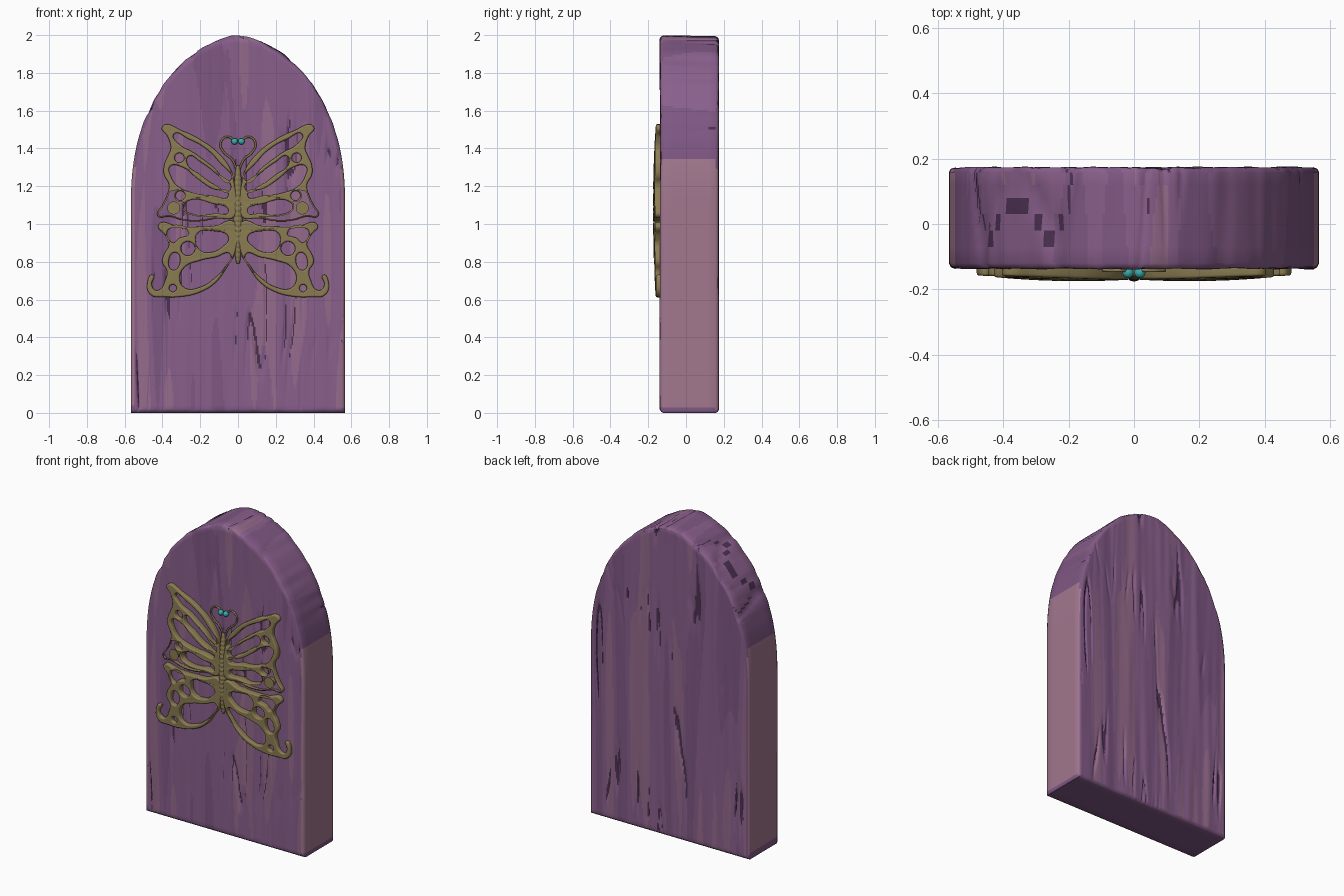
import bpy, bmesh, math
from mathutils import Vector, noise

if "Cube" in bpy.data.objects:
    bpy.data.objects.remove(bpy.data.objects["Cube"])

HALF_W, SPRING, RISE = 0.567, 1.1, 0.9
NX, NZ = 220, 80


def material(name, rgb):
    m = bpy.data.materials.new(name)
    m.diffuse_color = (*rgb, 1)
    m.use_nodes = True
    m.node_tree.nodes["Principled BSDF"].inputs["Base Color"].default_value = m.diffuse_color
    return m


purple = material("purple_wood", (0.25, 0.115, 0.26))
violet = material("violet_streak", (0.21, 0.095, 0.225))
pink = material("pink_streak", (0.30, 0.145, 0.26))
rose = material("rose_side", (0.36, 0.185, 0.27))
dark = material("dark_crack", (0.07, 0.03, 0.08))
brass = material("brass", (0.26, 0.205, 0.085))
teal = material("teal", (0.04, 0.42, 0.40))


def add(name, mesh, *mats):
    ob = bpy.data.objects.new(name, mesh)
    bpy.context.collection.objects.link(ob)
    for m in mats:
        mesh.materials.append(m)
    mesh.shade_smooth()
    return ob


def n3(x, y, z):
    return noise.noise(Vector((x, y, z)))


def crack(x, z, seed):
    line = max(0, 1 - abs(n3(x * 16, z * 1.3, seed)) / 0.11)
    return line * min(1, max(0, 2.5 * n3(x * 7 + 4, z * 2.5, seed + 9)))


# Wooden door: two grained faces joined by a rounded rim
def arch(i, j, inset):
    s = math.sin(math.pi / 2 * (2 * i / NX - 1))
    top = SPRING + RISE * max(0, 1 - abs(s) ** 1.7) ** (1 / 2.3)
    x, z = HALF_W * s, top * j / NZ
    return x * (1 - inset / HALF_W), 1 + (z - 1) * (1 - inset)


verts, faces, mats = [], [], []


def streak(x, z, seed):
    if crack(x, z, seed) > 0.55:
        return 4
    n = n3(x * 13, z * 0.8, seed + 20)
    return 2 if n > 0.25 else 1 if n < -0.2 else 0


def wood_face(y, out, seed):
    base = len(verts)
    for i in range(NX + 1):
        for j in range(NZ + 1):
            x, z = arch(i, j, 0.018)
            d = 0.004 * n3(x * 20, z * 1.2, seed + 40) - 0.012 * crack(x, z, seed)
            verts.append((x, y + out * d, z))
    for i in range(NX):
        for j in range(NZ):
            a = base + i * (NZ + 1) + j
            faces.append((a, a + NZ + 1, a + NZ + 2, a + 1))
            x, _, z = verts[a]
            mats.append(streak(x, z, seed))
    return base


front = wood_face(-0.137, -1, 3.3)
back = wood_face(0.173, 1, 7.7)
edge = [(0, j) for j in range(NZ)] + [(i, NZ) for i in range(NX)]
edge += [(NX, j) for j in range(NZ, 0, -1)] + [(i, 0) for i in range(NX, 0, -1)]
rings = [[front + i * (NZ + 1) + j for i, j in edge]]
for y, inset in [(-0.132, 0.006), (-0.12, 0), (-0.07, 0), (-0.02, 0), (0.03, 0),
                 (0.08, 0), (0.12, 0), (0.157, 0), (0.169, 0.006)]:
    ring = []
    for i, j in edge:
        x, z = arch(i, j, 0)
        rough = min(1, max(0, (z - 1.45) * 8))
        d = rough * (0.004 + 0.006 * n3(x * 16, y * 3, z * 16)
                     + 0.014 * crack(x + z * 0.8 * (1 if x > 0 else -1), y, 11.1))
        ring.append(len(verts))
        x, z = arch(i, j, inset + d)
        verts.append((x, y, z))
    rings.append(ring)
rings.append([back + i * (NZ + 1) + j for i, j in edge])
for r0, r1 in zip(rings, rings[1:]):
    for k in range(len(edge)):
        q = (k + 1) % len(edge)
        faces.append((r0[k], r0[q], r1[q], r1[k]))
        x, y, z = verts[r1[k]]
        if z > 1.5:
            mats.append(streak(x + z * 0.8 * (1 if x > 0 else -1), y, 11.1))
        else:
            mats.append(3 if abs(x) > 0.55 and z > 0.03 else 1)
mesh = bpy.data.meshes.new("door_panel")
mesh.from_pydata(verts, [], faces)
door = add("door_panel", mesh, purple, violet, pink, rose, dark)
mesh.polygons.foreach_set("material_index", mats)
bm = bmesh.new()
bm.from_mesh(mesh)
bmesh.ops.recalc_face_normals(bm, faces=bm.faces)
bm.to_mesh(mesh)
bm.free()


# Openwork wings: filled outlines with holes, domed forward (units of 0.01)
def ring_pts(x, z, r):
    return [(x + r * math.cos(k * math.pi / 3), z + r * math.sin(k * math.pi / 3)) for k in range(6)]


def wing(name, loops):
    cu = bpy.data.curves.new(name, 'CURVE')
    cu.dimensions, cu.fill_mode = '2D', 'BOTH'
    cu.extrude, cu.bevel_depth, cu.bevel_resolution, cu.offset = 0.01, 0.008, 2, -0.007
    for pts in loops:
        sp = cu.splines.new('BEZIER')
        sp.bezier_points.add(len(pts) - 1)
        sp.use_cyclic_u, sp.resolution_u = True, 6
        for bp, (x, z) in zip(sp.bezier_points, pts):
            bp.co = (x / 100, z / 100, 0)
            bp.handle_left_type = bp.handle_right_type = 'AUTO'
    tmp = bpy.data.objects.new("tmp", cu)
    bpy.context.collection.objects.link(tmp)
    dg = bpy.context.evaluated_depsgraph_get()
    me = bpy.data.meshes.new_from_object(tmp.evaluated_get(dg))
    bpy.data.objects.remove(tmp)
    me.materials.clear()
    for v in me.vertices:
        x, z, h = v.co
        dome = max(0, 1 - ((x - 0.17) / 0.3) ** 2) * max(0, 1 - ((z - 1.07) / 0.5) ** 2)
        v.co = (x, -0.14 - h - (0.017 * dome if h > 0 else 0), z)
    ob = add(name, me, brass)
    me.set_sharp_from_angle(angle=math.radians(40))
    ob.modifiers.new("mirror", 'MIRROR')


wing("upper_wings", [
    [(2, 121), (4, 129), (11, 138), (19, 144), (29, 149), (40, 151.5), (37, 146), (35.5, 140), (37, 136),
     (39, 131), (39, 126), (36.5, 121), (38, 114), (40, 110), (42.5, 104.5), (36, 104), (29, 102), (21, 101.5),
     (11, 103), (2, 104)],
    [(4, 123), (10, 133), (17, 140), (26, 145), (34, 147.5), (31, 142), (24, 138), (13, 130)],
    [(4, 118), (12, 127), (20, 133), (26, 136), (27, 132), (20, 126), (12, 120.5)],
    [(5, 115), (14, 119), (22, 124.5), (29, 130), (36, 130.5), (35.5, 125), (32, 120), (24, 116.5), (14, 115)],
    ring_pts(31, 135, 2.6), ring_pts(30.5, 115, 2.6), ring_pts(34, 108.5, 2.7),
    [(5, 106.5), (14, 111), (26, 112.5), (29, 109), (23, 105), (12, 105.5)],
])
wing("lower_wings", [
    [(2, 101), (12, 99), (20, 98.5), (31, 98.5), (42, 99.5), (38.5, 94), (36.5, 89), (39, 84), (40, 80), (37.5, 75),
     (38.5, 70), (41, 65.5), (44, 65), (45.8, 68), (45, 73), (48, 68), (46, 62.5), (39, 61.5), (31, 61.5),
     (20, 64), (12, 69), (6, 77), (2, 84)],
    [(5, 93), (13, 96.3), (21, 95.5), (22.5, 91.5), (20, 86), (14, 85), (8, 88)],
    [(26, 95), (37, 97), (34.5, 90), (31, 92.5)],
    ring_pts(26.5, 87, 3.8),
    [(4, 84), (12, 82.5), (21, 80.5), (28, 77.5), (31, 71), (28, 66), (20, 66.5), (12, 71.5), (7, 77)],
    [(33, 85), (36.5, 82), (34.5, 75.5), (30.5, 81)],
    ring_pts(34.5, 66, 2),
])

# Segmented body: ringed spindle
bm = bmesh.new()
N, S = 114, 20
prev = None
for k in range(N + 1):
    t = k / N
    r = 0.027 * math.sin(math.pi * min(1, max(0.012, t * 0.98 + 0.01))) ** 0.4
    r *= 0.87 + 0.13 * abs(math.sin(math.pi * 19 * t))
    row = [bm.verts.new((r * math.cos(a), -0.149 + r * math.sin(a), 0.79 + 0.52 * t))
           for a in (2 * math.pi * i / S for i in range(S))]
    if prev:
        for i in range(S):
            bm.faces.new((prev[i], prev[(i + 1) % S], row[(i + 1) % S], row[i]))
    else:
        bm.faces.new(row[::-1])
    prev = row
bm.faces.new(prev)
mesh = bpy.data.meshes.new("body")
bm.to_mesh(mesh)
bm.free()
add("body", mesh, brass)

# Curled antennae and their beads
for side, label in ((-1, "left"), (1, "right")):
    cu = bpy.data.curves.new(label + "_antenna", 'CURVE')
    cu.dimensions, cu.bevel_depth, cu.bevel_resolution = '3D', 0.0055, 2
    path = [(0.5, 128), (3, 134), (7.5, 138), (9.3, 142), (7.5, 145.5), (4.5, 146), (2, 144)]
    sp = cu.splines.new('BEZIER')
    sp.bezier_points.add(len(path) - 1)
    for bp, (x, z) in zip(sp.bezier_points, path):
        bp.co = (side * x / 100, -0.142, z / 100)
        bp.handle_left_type = bp.handle_right_type = 'AUTO'
    cu.materials.append(brass)
    bpy.context.collection.objects.link(bpy.data.objects.new(label + "_antenna", cu))
    bpy.ops.mesh.primitive_uv_sphere_add(segments=20, ring_count=12, radius=0.017,
                                         location=(side * 0.018, -0.149, 1.437))
    bead = bpy.context.object
    bead.name = label + "_bead"
    bead.data.materials.append(teal)
    bead.data.shade_smooth()
